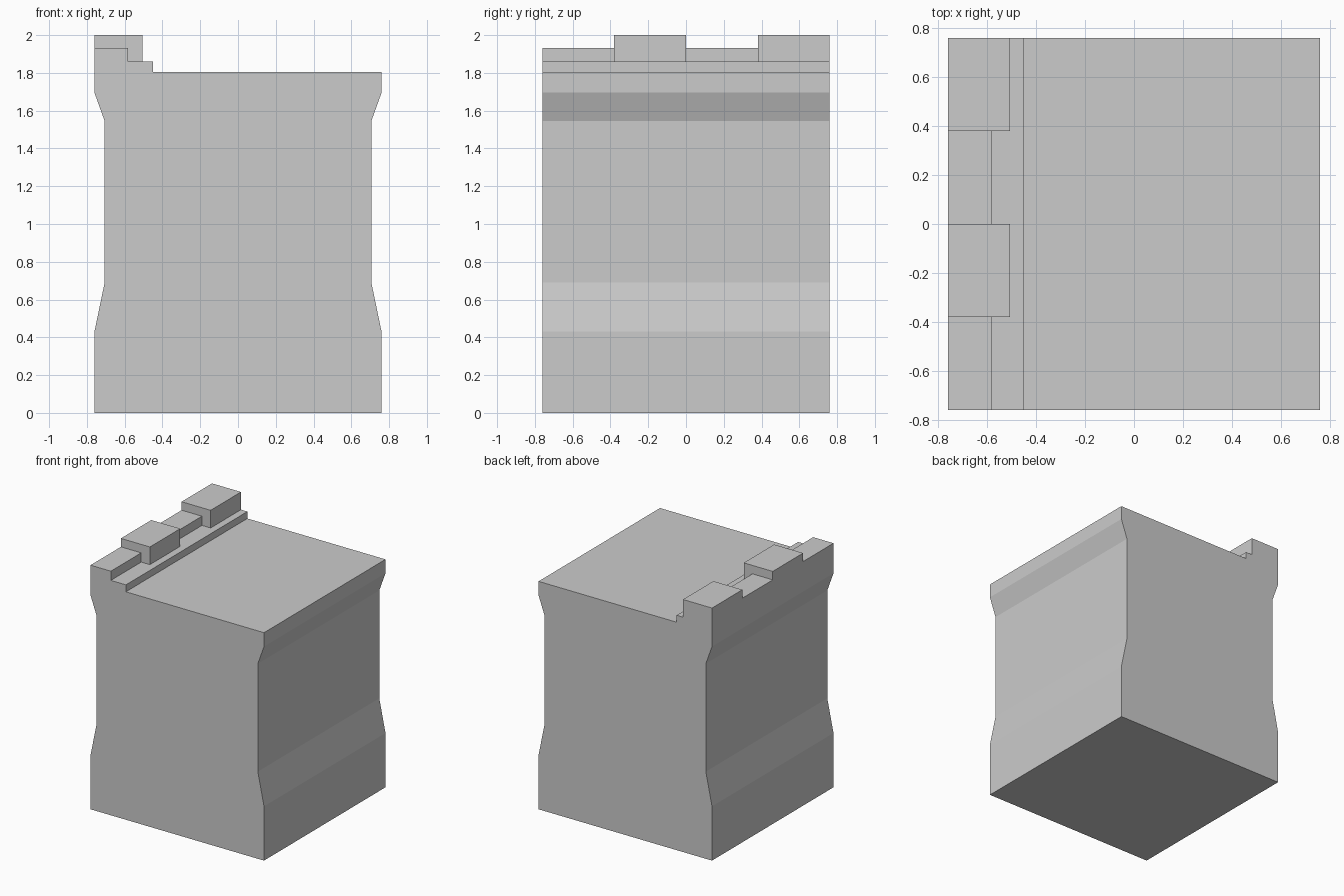
import bpy, bmesh

if "Cube" in bpy.data.objects:
    bpy.data.objects.remove(bpy.data.objects["Cube"])

HALF = 0.76      # half width of the square footprint
LEDGE_Z = 1.86   # top of the raised walkway step


def extrude_profile(name, points, y0, y1, skip_bottom=False):
    """Extrude an x-z outline along y into a flat-shaded object."""
    bm = bmesh.new()
    face = bm.faces.new([bm.verts.new((x, y0, z)) for x, z in points])
    new = bmesh.ops.extrude_face_region(bm, geom=[face])["geom"]
    bmesh.ops.translate(bm, vec=(0, y1 - y0, 0),
                        verts=[g for g in new if isinstance(g, bmesh.types.BMVert)])
    bmesh.ops.recalc_face_normals(bm, faces=bm.faces)
    if skip_bottom:
        down = [f for f in bm.faces if f.normal.z < -0.9]
        bmesh.ops.delete(bm, geom=down, context='FACES')
    mesh = bpy.data.meshes.new(name)
    bm.to_mesh(mesh)
    bm.free()
    obj = bpy.data.objects.new(name, mesh)
    bpy.context.collection.objects.link(obj)
    return obj


# Wall body: waisted sides mirrored in x, with a low step on the outer edge
side = [(HALF, 0), (HALF, 0.43), (0.706, 0.69), (0.706, 1.545), (HALF, 1.695)]
step = [(HALF, 1.805), (-0.45, 1.805), (-0.45, LEDGE_Z), (-HALF, LEDGE_Z)]
mirrored = [(-x, z) for x, z in reversed(side)]
extrude_profile("wall_body", side + step + mirrored, -HALF, HALF)

# Battlement: low gaps and tall merlons alternating along the outer edge
for i in range(4):
    name, inner, top = (("merlon", -0.506, 2.0) if i % 2
                        else ("low_parapet", -0.582, 1.933))
    outline = [(-HALF, LEDGE_Z), (inner, LEDGE_Z), (inner, top), (-HALF, top)]
    y0 = -HALF + i * HALF / 2
    extrude_profile(name, outline, y0, y0 + HALF / 2, skip_bottom=True)
